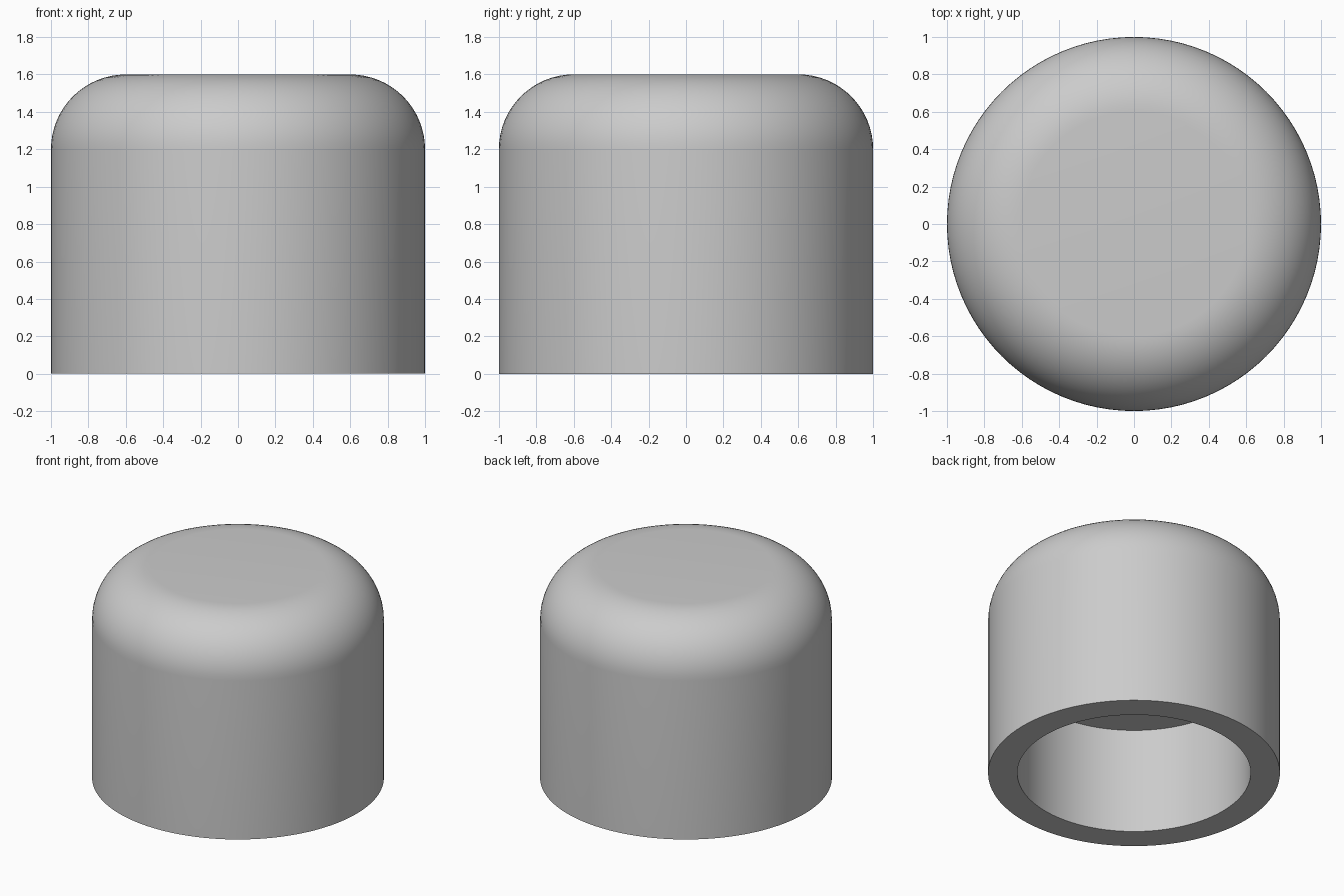
import bpy, bmesh, math
from mathutils import Matrix

cube = bpy.data.objects.get("Cube")
if cube:
    bpy.data.objects.remove(cube, do_unlink=True)

SEGMENTS = 96
OUTER, INNER, HEIGHT, FILLET, DEPTH = 1.0, 0.8, 1.6, 0.4, 0.8

# Grey plastic
grey = bpy.data.materials.new("light grey")
grey.use_nodes = True
colour = (0.6, 0.6, 0.6, 1)
grey.diffuse_color = colour
grey.node_tree.nodes["Principled BSDF"].inputs["Base Color"].default_value = colour

# Half section: socket ceiling, socket wall, rim, outer wall, rounded shoulder
profile = [(INNER, DEPTH), (INNER, 0), (OUTER, 0)]
steps = 16
for i in range(steps + 1):
    a = math.pi / 2 * i / steps
    profile.append((OUTER - FILLET + FILLET * math.cos(a),
                    HEIGHT - FILLET + FILLET * math.sin(a)))

# Revolve the section into rings and bridge them
bm = bmesh.new()
rings = []
for r, z in profile:
    ring = bmesh.ops.create_circle(bm, segments=SEGMENTS, radius=r,
                                   matrix=Matrix.Translation((0, 0, z)))
    rings.append(ring["verts"])
for low, high in zip(rings, rings[1:]):
    for i in range(SEGMENTS):
        j = (i + 1) % SEGMENTS
        bm.faces.new((low[i], low[j], high[j], high[i]))

# Flat socket ceiling and flat top
for ring in (rings[0], rings[-1]):
    bm.faces.new(ring)
bmesh.ops.recalc_face_normals(bm, faces=bm.faces)

mesh = bpy.data.meshes.new("end_cap")
bm.to_mesh(mesh)
bm.free()
mesh.materials.append(grey)
cap = bpy.data.objects.new("end_cap", mesh)
bpy.context.collection.objects.link(cap)

# Smooth walls, crisp rim and socket edges
bpy.ops.object.select_all(action="DESELECT")
cap.select_set(True)
bpy.context.view_layer.objects.active = cap
bpy.ops.object.shade_smooth_by_angle(angle=math.radians(30))
